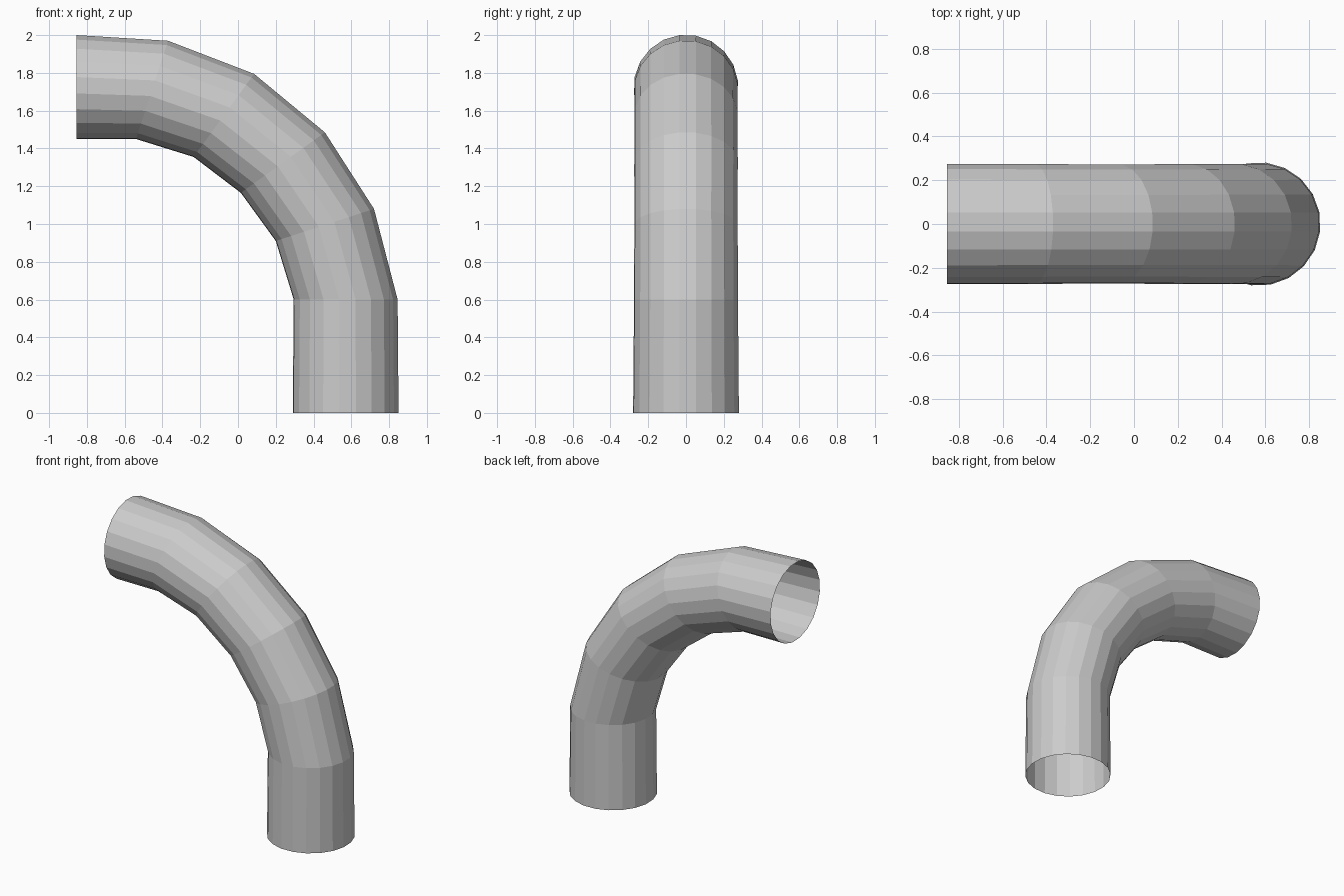
import bpy, bmesh
from math import cos, sin, radians
from mathutils import Vector

if "Cube" in bpy.data.objects:
    bpy.data.objects.remove(bpy.data.objects["Cube"])

SIDES = 20
PHASE = 11  # degrees, rotation of the facets around the pipe

# Each ring of the pipe: outer and inner silhouette point (x, z)
rings = [
    ((0.85, 0.0), (0.29, 0.0)),
    ((0.845, 0.6), (0.295, 0.6)),
    ((0.72, 1.08), (0.20, 0.91)),
    ((0.46, 1.485), (0.015, 1.165)),
    ((0.085, 1.795), (-0.235, 1.355)),
    ((-0.37, 1.97), (-0.54, 1.45)),
    ((-0.855, 2.0), (-0.855, 1.45)),
]


def add_ring(bm, outer, inner):
    o = Vector((outer[0], 0, outer[1]))
    i = Vector((inner[0], 0, inner[1]))
    centre = (o + i) / 2
    half = (o - i) / 2 / cos(radians(7))  # silhouette lies just inside the radius
    side = Vector((0, half.length, 0))
    verts = []
    for k in range(SIDES):
        a = radians(PHASE + 360 / SIDES * k)
        verts.append(bm.verts.new(centre + half * cos(a) + side * sin(a)))
    return verts


# Open-ended, single-walled bent pipe with flat facets
bm = bmesh.new()
loops = [add_ring(bm, o, i) for o, i in rings]
for a, b in zip(loops, loops[1:]):
    for k in range(SIDES):
        n = (k + 1) % SIDES
        bm.faces.new((a[k], a[n], b[n], b[k]))
mesh = bpy.data.meshes.new("pipe_elbow")
bm.to_mesh(mesh)
bm.free()
bpy.context.collection.objects.link(bpy.data.objects.new("pipe_elbow", mesh))
